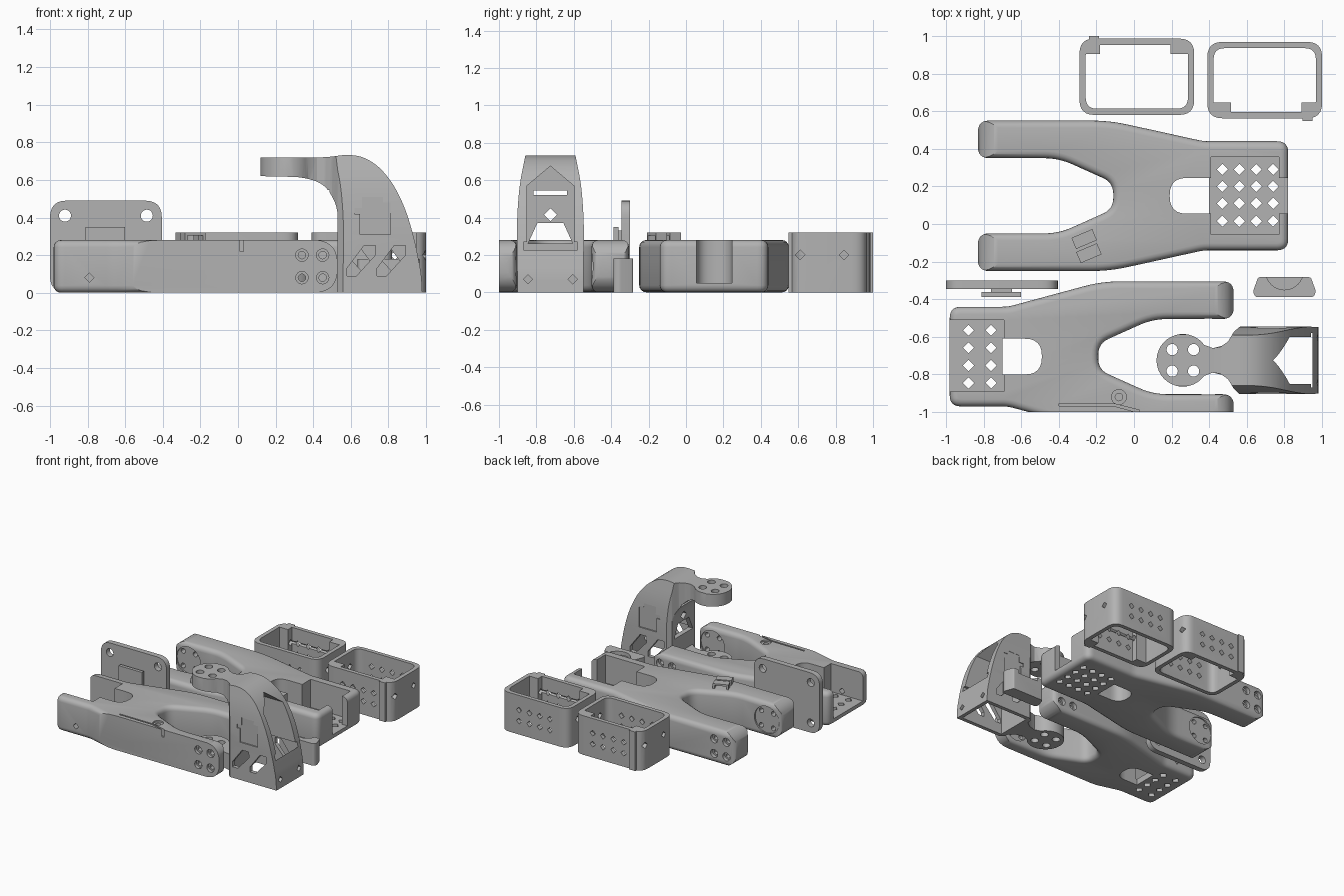
import bpy, bmesh, math
from mathutils import Vector

cube = bpy.data.objects.get("Cube")
if cube:
    bpy.data.objects.remove(cube, do_unlink=True)

grey = bpy.data.materials.new("plain_grey")
grey.use_nodes = True
grey.diffuse_color = (0.45, 0.45, 0.45, 1)
for node in grey.node_tree.nodes:
    if node.type == 'BSDF_PRINCIPLED':
        node.inputs["Base Color"].default_value = grey.diffuse_color


# ---------- helpers ----------
def fillet(points, steps=6):
    """Round the corners of a 2D outline given as (a, b, tangent length)."""
    out = []
    for i, (a, b, r) in enumerate(points):
        p = Vector((a, b))
        if not r:
            out.append(p)
            continue
        start = p + (Vector(points[i - 1][:2]) - p).normalized() * r
        end = p + (Vector(points[(i + 1) % len(points)][:2]) - p).normalized() * r
        for s in range(steps + 1):
            t = s / steps
            out.append(start * (1 - t) ** 2 + p * 2 * t * (1 - t) + end * t * t)
    return out


def rect(a0, b0, a1, b1, r=0):
    return fillet([(a0, b0, r), (a1, b0, r), (a1, b1, r), (a0, b1, r)])


def ngon(a, b, r, n=20):
    return [(a + r * math.cos(math.tau * i / n), b + r * math.sin(math.tau * i / n)) for i in range(n)]


def mirrored(half):
    """Close an outline by mirroring its upper half across b = 0."""
    return half + [(p[0], -p[1], *p[2:]) for p in reversed(half)]


def prism(name, outlines, lo, hi, axis='z'):
    place = {'z': lambda a, b, h: (a, b, h),
             'y': lambda a, b, h: (a, h, b),
             'x': lambda a, b, h: (h, a, b)}[axis]
    bm = bmesh.new()
    for outline in outlines:
        low = [bm.verts.new(place(p[0], p[1], lo)) for p in outline]
        high = [bm.verts.new(place(p[0], p[1], hi)) for p in outline]
        bm.faces.new(low)
        bm.faces.new(high)
        for i in range(len(low)):
            bm.faces.new((low[i - 1], low[i], high[i], high[i - 1]))
    bmesh.ops.recalc_face_normals(bm, faces=bm.faces)
    mesh = bpy.data.meshes.new(name)
    bm.to_mesh(mesh)
    bm.free()
    obj = bpy.data.objects.new(name, mesh)
    bpy.context.collection.objects.link(obj)
    return obj


def shape(obj, outlines, lo, hi, axis='z', op='DIFFERENCE'):
    tool = prism("cutter", outlines, lo, hi, axis)
    tool.hide_render = True
    mod = obj.modifiers.new("shape", 'BOOLEAN')
    mod.operation, mod.solver, mod.object = op, 'EXACT', tool


def bevel(obj, width):
    mod = obj.modifiers.new("round", 'BEVEL')
    mod.width, mod.segments, mod.use_clamp_overlap = width, 4, False
    mod.limit_method, mod.angle_limit = 'ANGLE', math.radians(40)


def finish(obj, location=(0, 0, 0), turn=0):
    """Apply modifiers, colour, smooth and place a part."""
    deps = bpy.context.evaluated_depsgraph_get()
    mesh = bpy.data.meshes.new_from_object(obj.evaluated_get(deps))
    tools = [m.object for m in obj.modifiers if m.type == 'BOOLEAN']
    obj.modifiers.clear()
    obj.data = mesh
    for tool in tools:
        bpy.data.objects.remove(tool, do_unlink=True)
    mesh.materials.clear()
    mesh.materials.append(grey)
    for o in bpy.context.selected_objects:
        o.select_set(False)
    obj.select_set(True)
    bpy.context.view_layer.objects.active = obj
    bpy.ops.object.shade_smooth_by_angle(angle=math.radians(30))
    obj.location = location
    obj.rotation_euler.z = turn


# ---------- forked arms ----------
def forked_arm(name, end, half_width, pocket, hole_xs, hole_ys, open_side):
    half = [(-.11, .07, .06), (-.40, .20, .08), (-.83, .20, .06), (-.83, .40, .06),
            (-.13, .40, .1), (.37, half_width, .03), (end, half_width, .06)]
    arm = prism(name, [fillet(mirrored(half))], 0, .28)
    bevel(arm, .038)
    # rounded fork tips seen from the side
    side = fillet([(-.83, 0, .13), (1, 0, 0), (1, .3, 0), (-.83, .28, .13)], 10)
    shape(arm, [side], -.6, .6, 'y', 'INTERSECT')
    # slot, channel and motor pocket
    shape(arm, [fillet([(.19, -.095, .09), (.40, -.095, 0), (.40, .095, 0), (.19, .095, .09)])], -.1, .4)
    shape(arm, [rect(.3, -.095, 1, .095)], .05, .4)
    shape(arm, [rect(*pocket)], .05, .4)
    shape(arm, [ngon(x, y, .03, 4) for x in hole_xs for y in hole_ys], -.1, .2)
    if open_side:
        shape(arm, [rect(-1, .295, 1, 1)], -.1, .4)
        shape(arm, [ngon(.49, .08, .025, 4)], -.6, .6, 'y')
        # screw seat and cable groove
        shape(arm, [ngon(-.22, .215, .04)], .268, .4)
        shape(arm, [ngon(-.22, .215, .02)], .2, .4)
        shape(arm, [[(.10, .25), (-.2, .252), (-.33, .285), (-.33, .3), (-.2, .265), (.10, .262)]], .22, .4)
    # bolt holes and horn seats
    bolts = [(x, z) for x in (-.75, -.64) for z in (.08, .2)]
    shape(arm, [ngon(x, z, .02, 12) for x, z in bolts], -.6, .6, 'y')
    shape(arm, [ngon(-.695, .14, .11, 32)], -.212, .212, 'y')
    shape(arm, [ngon(x, z, .033, 16) for x, z in bolts], .27 if open_side else .37, .6, 'y')
    shape(arm, [ngon(x, z, .033, 16) for x, z in bolts], -.6, -.37, 'y')
    return arm


upper = forked_arm("long_forked_arm", .82, .29, (.41, -.205, .77, .205),
                   (.47, .56, .65, .74), (-.135, -.04, .05, .14), False)
finish(upper, (0, .15, 0))
lower = forked_arm("short_forked_arm", .68, .265, (.39, -.195, 1, .185),
                   (.46, .58), (-.14, -.047, .047, .14), True)
finish(lower, (-.30, -.705, 0), math.pi)

# cable clips on the long arm
for i, (x, y) in enumerate([(-.265, -.08), (-.24, -.155)]):
    clip = prism("cable_clip_%d" % i, [rect(-.06, -.032, .06, .032)], .25, .32)
    shape(clip, [rect(-.045, .27, .045, .305)], -.1, .1, 'y')
    finish(clip, (x, y, 0), math.radians(23))

# ---------- open motor frames ----------
for name, loc, turn in (("left_motor_frame", (.015, .783, 0), 0),
                        ("right_motor_frame", (.695, .765, 0), math.pi)):
    frame = prism(name, [rect(-.305, -.203, .305, .203, .08)], 0, .32)
    shape(frame, [rect(-.272, -.17, .272, .17, .06)], -.1, .5)
    shape(frame, [rect(-.28, .12, -.195, .185), rect(.18, .12, .28, .185)], 0, .32, 'z', 'UNION')
    shape(frame, [rect(-.255, .18, -.2, .217)], 0, .32, 'z', 'UNION')
    shape(frame, [ngon(x, z, .024, 4) for x in (-.14, -.047, .047, .14) for z in (.11, .2)], -.5, .5, 'y')
    shape(frame, [ngon(y, .2, .026, 4) for y in (-.08, .155)], -.5, .5, 'x')
    finish(frame, loc, turn)

# ---------- mounting plate ----------
plate = prism("mounting_plate", [rect(-1, 0, -.405, .49, .09)], -.345, -.30, 'y')
shape(plate, [ngon(x, z, .032) for x in (-.92, -.485) for z in (.08, .41)], -.5, 0, 'y')
finish(plate)
finish(prism("plate_neck", [rect(-.76, .14, -.65, .33)], -.37, -.34, 'y'))
finish(prism("plate_flange", [rect(-.81, .12, -.60, .35)], -.388, -.362, 'y'))

# ---------- curved hollow bracket ----------
disc = [(.26 + .14 * math.cos(math.radians(a)), .14 * math.sin(math.radians(a))) for a in range(176, 35, -10)]
profile = [(.12, .62, 0), (.34, .615, .05), (.46, .58, .06), (.53, .46, .06), (.53, 0, 0), (.98, 0, 0),
           (.975, .1, .04), (.94, .28, .08), (.89, .45, .08), (.82, .59, .07), (.74, .68, .05),
           (.66, .725, .04), (.58, .735, .04), (.47, .72, .04), (.12, .72, 0)]
bracket = prism("curved_bracket", [fillet(profile)], -.3, .3, 'y')
plan = mirrored(disc + [(.42, .065), (.46, .072), (.5, .1), (.53, .15), (.56, .178), (.62, .19), (1.1, .19)])
shape(bracket, [plan], -.1, 1, 'z', 'INTERSECT')
section = [(-.175, -.1, 0), (.175, -.1, 0), (.18, .38, .1), (.165, .58, .08), (.13, .75, 0),
           (-.13, .75, 0), (-.165, .58, .08), (-.18, .38, .1)]
shape(bracket, [fillet(section)], 0, 1.2, 'x', 'INTERSECT')
# inner cavity and house-shaped opening
shape(bracket, [rect(.57, -.145, .95, .145)], -.1, .27)
shape(bracket, [[(-.125, .27), (-.06, .25), (.06, .25), (.125, .27), (.125, .57), (0, .675), (-.125, .57)]],
      .57, 1.2, 'x')
# holes in the inner wall and end plate
shape(bracket, [[(-.12, .26), (.12, .26), (.07, .37), (-.07, .37)], ngon(0, .415, .035, 4),
                rect(-.09, .52, .09, .545)], .45, .7, 'x')
shape(bracket, [ngon(y, .07, .025, 4) for y in (-.12, .12)], .9, 1.1, 'x')
# slanted side slots and shallow side recesses
slant = [(0, .09), (0, .13), (.09, .25), (.15, .25), (.15, .2), (.05, .09)]
shape(bracket, [[(x + a, b) for a, b in slant] for x in (.58, .74)], -.3, -.1, 'y')
shape(bracket, [[(x + .15 - a, b) for a, b in slant] for x in (.58, .74)], .1, .3, 'y')
window = [(.65, .31), (.81, .31), (.81, .48), (.77, .48), (.77, .51), (.66, .51), (.66, .45), (.62, .45),
          (.62, .42), (.65, .42)]
shape(bracket, [window], -.3, -.168, 'y')
shape(bracket, [window], .168, .3, 'y')
bolt_rings = [ngon(.26 + a, b, .03) for a in (-.057, .057) for b in (-.057, .057)]
shape(bracket, bolt_rings, .5, .9)
finish(bracket, (0, -.725, 0))

# lower disc of the bracket
foot = prism("lower_bracket_disc", [mirrored(disc + [(.42, .065), (.48, .08), (.55, .13)])], 0, .13)
shape(foot, bolt_rings, -.1, .5)
finish(foot, (0, -.725, 0))

# ---------- small wedge ----------
wedge = prism("small_wedge", [fillet([(.66, -.283, .01), (.94, -.283, .01), (.968, -.36, .015),
                                      (.955, -.388, .012), (.645, -.388, .012), (.632, -.36, .015)])], 0, .18)
shape(wedge, [ngon(.80, -.25, .1, 32)], .15, .4)
finish(wedge)
